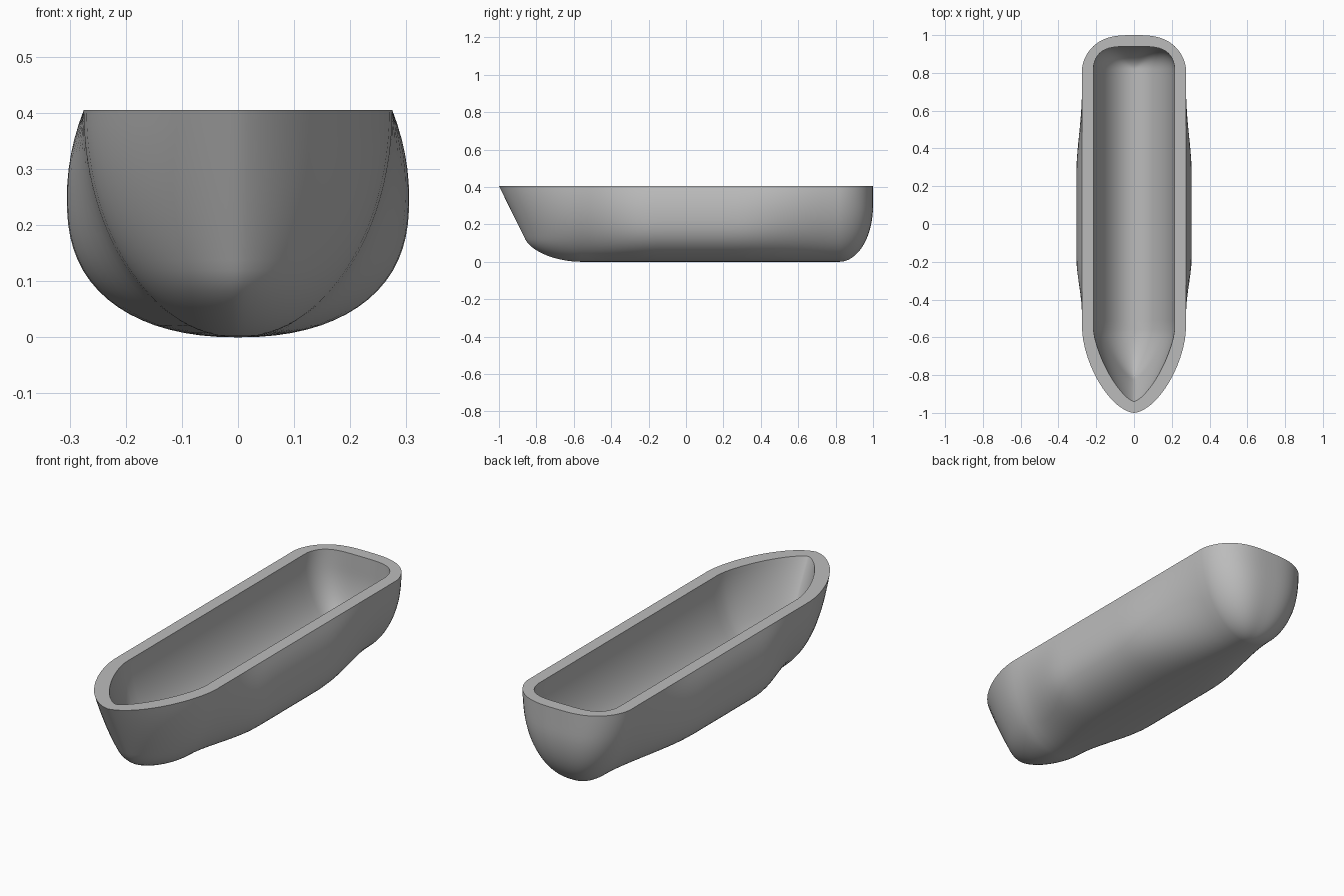
import bpy, bmesh
from math import sin, cos, pi, sqrt, radians

cube = bpy.data.objects.get("Cube")
if cube:
    bpy.data.objects.remove(cube, do_unlink=True)

HEIGHT, BOW, STERN = 0.405, -0.56, 0.82   # rim height and ends of the straight middle
LEVELS, SIDE, CURVE = 24, 28, 14


def dome(a, p=2.0, q=0.5):
    """Rounded rise from 0 at a=0 to 1 at a=1, then flat."""
    return max(0.0, 1 - (1 - min(a, 1.0)) ** p) ** q


def smooth(a):
    a = min(max(a, 0.0), 1.0)
    return a * a * (3 - 2 * a)


def end_width(z):
    return 0.275 * dome(z / HEIGHT)


def belly_width(z):
    if z < 0.25:
        return 0.305 * dome(z / 0.25, 2.5, 0.45)
    return 0.305 - 0.03 * ((z - 0.25) / 0.155) ** 2


def waterline(z, inner):
    """Closed horizontal outline of the hull at one height."""
    bow_len = 0.24 * dome(z / 0.12) + 0.2 * z / HEIGHT
    stern_len = 0.18 * dome(z / 0.3)
    width, height = end_width(z), z
    bow_p, bow_q, stern_a, stern_b = 1.6, 0.6, 3, 0.6
    if inner:
        bow_len *= 0.38 / 0.44
        stern_len *= 0.12 / 0.18
        width *= 0.215 / 0.275
        height = 0.06 + z * (HEIGHT - 0.06) / HEIGHT
        bow_p, bow_q, stern_a, stern_b = 1.4, 0.69, 4, 0.5
    half = []
    # Pointed bow
    for i in range(CURVE):
        v = cos(i / CURVE * pi / 2)
        half.append((width * (1 - v ** bow_p) ** bow_q, BOW - bow_len * v))
    # Long sides, with the outer belly fading out toward both ends
    for i in range(SIDE + 1):
        y = BOW + (STERN - BOW) * i / SIDE
        blend = 0 if inner else smooth((y - BOW) / 0.38) * smooth((STERN - y) / 0.55)
        half.append((width + (belly_width(z) - width) * blend, y))
    # Blunt rounded stern
    for i in range(1, CURVE + 1):
        u = cos(i / CURVE * pi / 2)
        half.append((width * u, STERN + stern_len * (1 - u ** stern_a) ** stern_b))
    ring = half + [(-x, y) for x, y in half[-2:0:-1]]
    return [(x, y, height) for x, y in ring]


# Outer skin from keel to rim, then inner skin from rim to floor
heights = [HEIGHT * (1 - cos(i / LEVELS * pi / 2)) for i in range(LEVELS + 1)]
rings = [waterline(z, False) for z in heights]
rings += [waterline(z, True) for z in reversed(heights)]

bm = bmesh.new()
loops = [[bm.verts.new(p) for p in ring] for ring in rings]
for lower, upper in zip(loops, loops[1:]):
    n = len(lower)
    for i in range(n):
        j = (i + 1) % n
        bm.faces.new((lower[i], lower[j], upper[j], upper[i]))
bmesh.ops.remove_doubles(bm, verts=bm.verts, dist=0.0002)
bmesh.ops.recalc_face_normals(bm, faces=bm.faces)

mesh = bpy.data.meshes.new("hull")
bm.to_mesh(mesh)
bm.free()
hull = bpy.data.objects.new("hull", mesh)
bpy.context.collection.objects.link(hull)

# Plain grey finish
grey = bpy.data.materials.new("plain_grey")
grey.use_nodes = True
color = (0.5, 0.5, 0.5, 1)
grey.diffuse_color = color
grey.node_tree.nodes["Principled BSDF"].inputs["Base Color"].default_value = color
mesh.materials.append(grey)

bpy.ops.object.select_all(action='DESELECT')
hull.select_set(True)
bpy.context.view_layer.objects.active = hull
bpy.ops.object.shade_smooth_by_angle(angle=radians(35))
